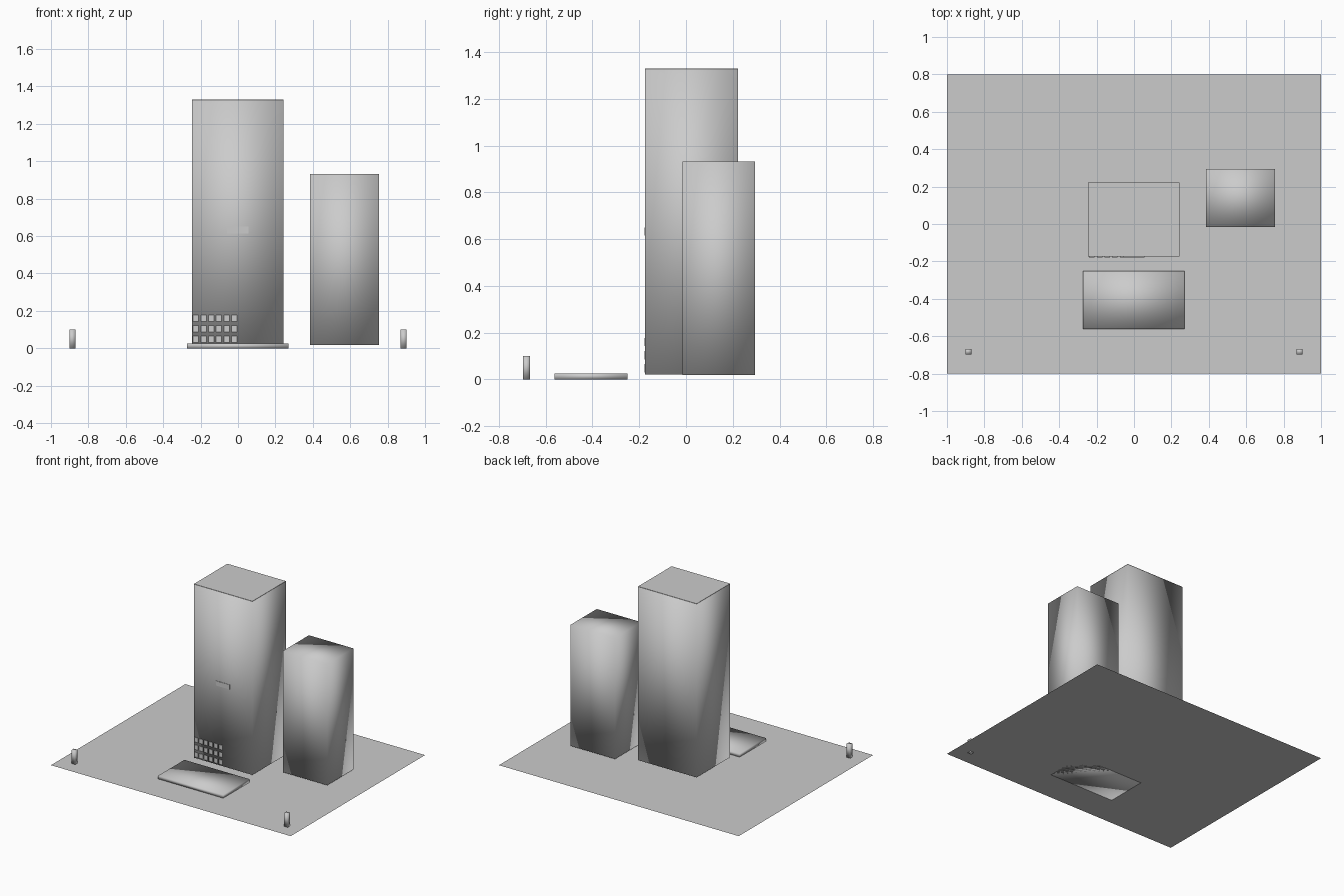
import bpy, bmesh
from mathutils import Matrix

if "Cube" in bpy.data.objects:
    bpy.data.objects.remove(bpy.data.objects["Cube"])

grey = bpy.data.materials.new("light_grey")
grey.diffuse_color = (0.6, 0.6, 0.6, 1)
grey.use_nodes = True
grey.node_tree.nodes["Principled BSDF"].inputs["Base Color"].default_value = grey.diffuse_color


def finish(name, bm, smooth):
    me = bpy.data.meshes.new(name)
    bm.to_mesh(me)
    bm.free()
    me.materials.append(grey)
    for p in me.polygons:
        p.use_smooth = smooth
    ob = bpy.data.objects.new(name, me)
    bpy.context.collection.objects.link(ob)
    return ob


def add_box(bm, x0, x1, y0, y1, z0, z1):
    m = Matrix.Translation(((x0 + x1) / 2, (y0 + y1) / 2, (z0 + z1) / 2))
    m = m @ Matrix.Diagonal((x1 - x0, y1 - y0, z1 - z0, 1))
    bmesh.ops.create_cube(bm, size=1, matrix=m)


def box(name, *dims, smooth=True):
    bm = bmesh.new()
    add_box(bm, *dims)
    return finish(name, bm, smooth)


# Ground sheet
bm = bmesh.new()
bmesh.ops.create_grid(bm, x_segments=1, y_segments=1, size=1,
                      matrix=Matrix.Diagonal((1, 0.8, 1, 1)))
finish("ground_sheet", bm, False)

# Towers, with a flat roof on the taller one
box("main_tower", -0.245, 0.243, -0.175, 0.223, 0.02, 1.328)
box("main_roof", -0.245, 0.243, -0.175, 0.223, 1.328, 1.33, smooth=False)
box("side_tower", 0.385, 0.755, -0.015, 0.295, 0.018, 0.932)

# Entrance slab in front
box("entrance_slab", -0.272, 0.27, -0.562, -0.25, 0.0, 0.025)

# Blank panel on the main tower front
box("front_panel", -0.06, 0.055, -0.178, -0.174, 0.615, 0.65, smooth=False)

# Small window panes low on the left of the front
bm = bmesh.new()
for col in range(6):
    for row in range(3):
        x, z = -0.24 + col * 0.041, 0.03 + row * 0.056
        add_box(bm, x, x + 0.03, -0.178, -0.174, z, z + 0.035)
finish("front_windows", bm, False)

# Posts at the two front corners
for side, label in ((-1, "left"), (1, "right")):
    x = side * 0.886
    box(label + "_post", x - 0.016, x + 0.016, -0.697, -0.667, 0.0, 0.1)
